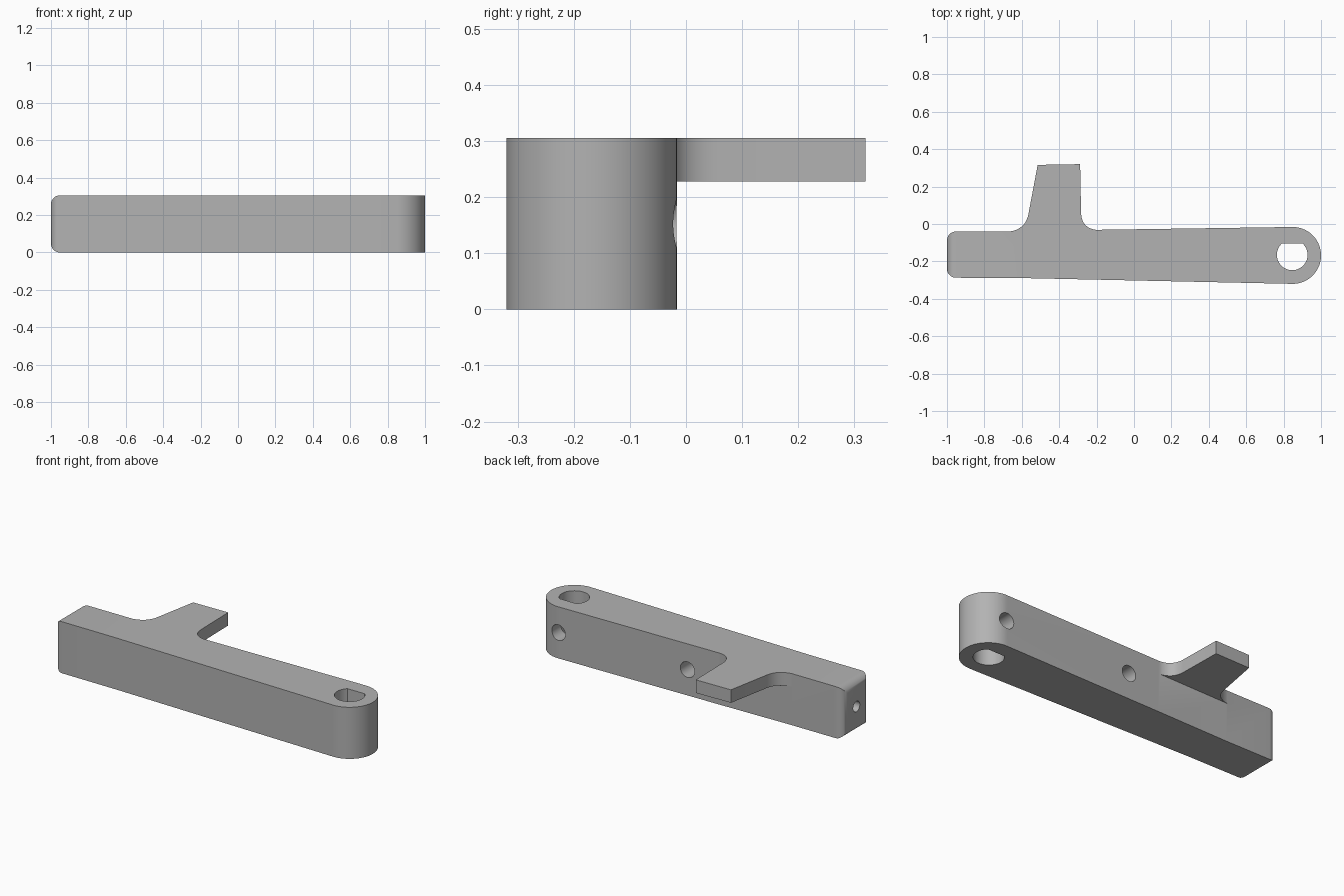
import bpy, bmesh, math
from mathutils import Vector

cube = bpy.data.objects.get("Cube")
if cube:
    bpy.data.objects.remove(cube, do_unlink=True)

HEIGHT = 0.305
MID = HEIGHT / 2
END = Vector((0.848, -0.168))   # centre of the rounded end
END_R = 0.152

grey = bpy.data.materials.new("plain grey")
grey.use_nodes = True
colour = (0.45, 0.45, 0.45, 1)
grey.diffuse_color = colour
grey.node_tree.nodes["Principled BSDF"].inputs["Base Color"].default_value = colour


def arc(centre, radius, start, stop, steps):
    """Points along a circle, angles in degrees."""
    points = []
    for i in range(steps + 1):
        a = math.radians(start + (stop - start) * i / steps)
        points.append((centre[0] + radius * math.cos(a), centre[1] + radius * math.sin(a)))
    return points


def fillet(start, corner, stop, steps=12):
    """Rounded inner corner between two straight edges."""
    a, b, c = Vector(start), Vector(corner), Vector(stop)
    return [tuple(a * (1 - t) ** 2 + b * 2 * t * (1 - t) + c * t * t)
            for t in (i / steps for i in range(steps + 1))]


def prism(name, outline, bottom, top, round_end=0):
    bm = bmesh.new()
    base = bm.faces.new([bm.verts.new((x, y, bottom)) for x, y in outline])
    upper = bmesh.ops.extrude_face_region(bm, geom=[base])["geom"]
    bmesh.ops.translate(bm, vec=(0, 0, top - bottom),
                        verts=[g for g in upper if isinstance(g, bmesh.types.BMVert)])
    bmesh.ops.recalc_face_normals(bm, faces=bm.faces)
    if round_end:
        edges = [e for e in bm.edges if all(v.co.x < -0.999 for v in e.verts)]
        bmesh.ops.bevel(bm, geom=edges, offset=round_end, segments=8,
                        profile=0.5, affect='EDGES')
    mesh = bpy.data.meshes.new(name)
    bm.to_mesh(mesh)
    bm.free()
    mesh.materials.append(grey)
    obj = bpy.data.objects.new(name, mesh)
    bpy.context.collection.objects.link(obj)
    return obj


def drill(name, location, rotation, radius, depth):
    bpy.ops.mesh.primitive_cylinder_add(vertices=40, radius=radius, depth=depth,
                                        location=location, rotation=rotation)
    obj = bpy.context.object
    obj.name = name
    obj.data.materials.append(grey)
    return obj


def combine(target, tool, operation):
    mod = target.modifiers.new(tool.name, 'BOOLEAN')
    mod.operation = operation
    mod.solver = 'EXACT'
    mod.object = tool
    bpy.ops.object.select_all(action='DESELECT')
    target.select_set(True)
    bpy.context.view_layer.objects.active = target
    bpy.ops.object.modifier_apply(modifier=mod.name)
    bpy.data.objects.remove(tool, do_unlink=True)


# Tapered arm with a round nose and a softened square end
arm_outline = ([(-1, -0.04), (-1, -0.287), (-0.6, -0.289)]
               + arc(END, END_R, -91, 91, 48)
               + [(-0.19, -0.031), (-0.66, -0.04)])
arm = prism("lever_arm", arm_outline, 0, HEIGHT, round_end=0.048)

# Thin side tab, flush with the top and blended into the arm
tab_outline = (fillet((-0.69, -0.042), (-0.585, -0.04), (-0.565, 0.05))
               + [(-0.515, 0.316), (-0.288, 0.32)]
               + fillet((-0.283, 0.06), (-0.28, -0.03), (-0.185, -0.033))
               + [(-0.25, -0.12), (-0.62, -0.12)])
combine(arm, prism("side_tab", tab_outline, 0.228, HEIGHT), 'UNION')

# D-shaped shaft hole through the nose
shaft = prism("shaft_hole", arc((0.846, -0.165), 0.082, 133, 407, 48), -0.1, HEIGHT + 0.1)
combine(arm, shaft, 'DIFFERENCE')

# Round holes in the back face and the square end
turn = math.pi / 2
combine(arm, drill("nose_screw_hole", (0.847, -0.04, MID), (turn, 0, 0), 0.046, 0.2), 'DIFFERENCE')
combine(arm, drill("middle_hole", (0.01, -0.08, MID), (turn, 0, 0), 0.046, 0.26), 'DIFFERENCE')
combine(arm, drill("end_hole", (-1, -0.165, MID), (0, turn, 0), 0.031, 0.5), 'DIFFERENCE')

bpy.ops.object.select_all(action='DESELECT')
arm.select_set(True)
bpy.context.view_layer.objects.active = arm
bpy.ops.object.shade_smooth_by_angle(angle=math.radians(30))
